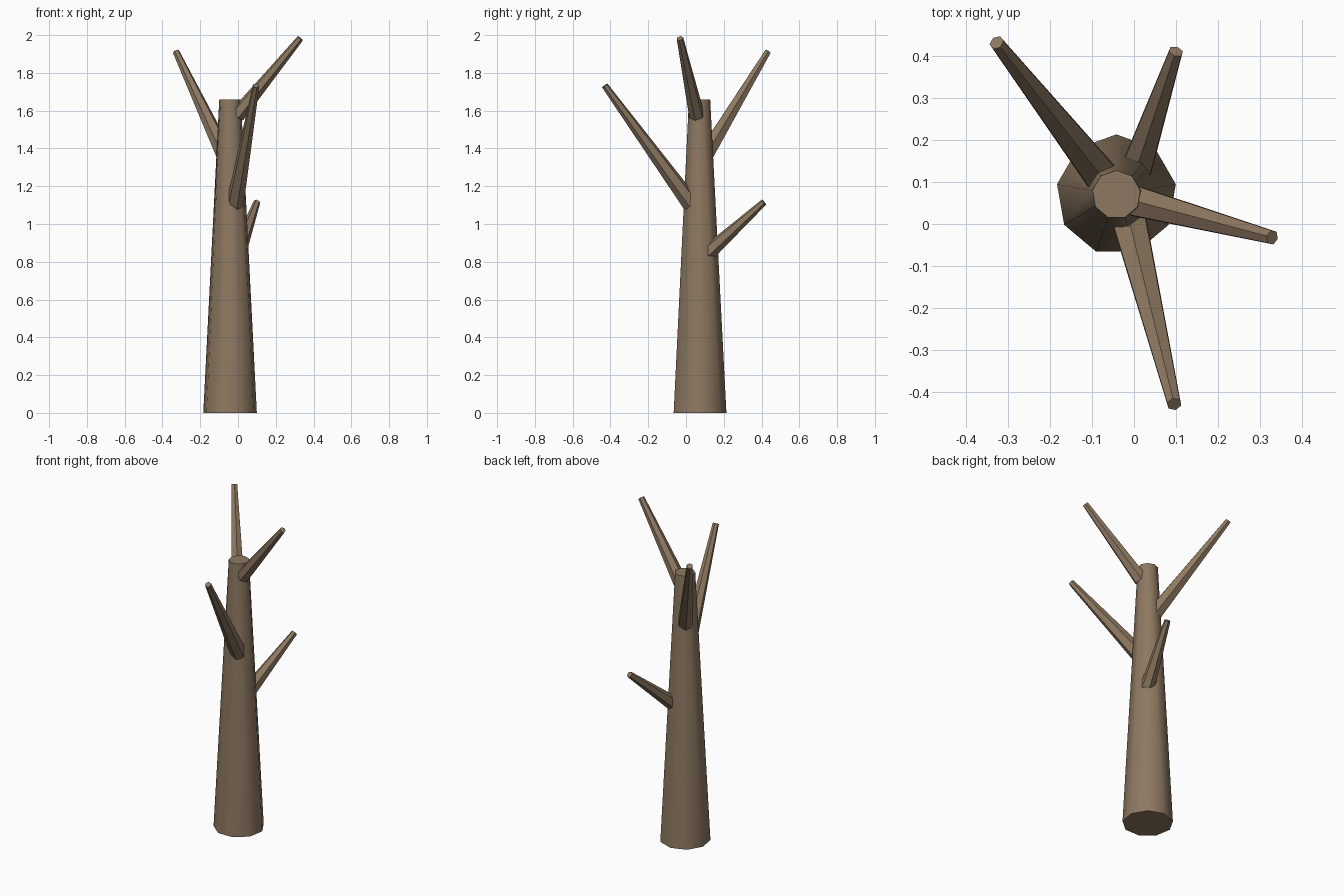
import bpy, bmesh
from math import sin, cos, tau, radians
from mathutils import Vector

if "Cube" in bpy.data.objects:
    bpy.data.objects.remove(bpy.data.objects["Cube"])

bark = bpy.data.materials.new("bark")
bark.diffuse_color = (0.27, 0.19, 0.12, 1)
bark.use_nodes = True
bark.node_tree.nodes["Principled BSDF"].inputs["Base Color"].default_value = bark.diffuse_color


def tapered_limb(name, base, tip, r_base, r_tip, sides, smooth=False):
    """Closed tapered prism running from base to tip."""
    base, tip = Vector(base), Vector(tip)
    rot = (tip - base).to_track_quat('Z', 'Y')
    if smooth:
        rot.identity()
    bm = bmesh.new()
    rings = []
    for centre, r in ((base, r_base), (tip, r_tip)):
        rings.append([bm.verts.new(centre + rot @ Vector(
            (r * sin(tau * i / sides), r * cos(tau * i / sides), 0)))
            for i in range(sides)])
    low, high = rings
    for i in range(sides):
        j = (i + 1) % sides
        bm.faces.new((low[i], low[j], high[j], high[i]))
    bm.faces.new(low)
    bm.faces.new(high)
    bmesh.ops.recalc_face_normals(bm, faces=bm.faces)
    mesh = bpy.data.meshes.new(name)
    bm.to_mesh(mesh)
    bm.free()
    obj = bpy.data.objects.new(name, mesh)
    mesh.materials.append(bark)
    bpy.context.collection.objects.link(obj)
    if smooth:
        bpy.ops.object.select_all(action='DESELECT')
        obj.select_set(True)
        bpy.context.view_layer.objects.active = obj
        bpy.ops.object.shade_smooth_by_angle(angle=radians(45))
    return obj


# Trunk: nine sides, smooth flanks and flat ends
tapered_limb("trunk", (-0.042, 0.07, 0), (-0.042, 0.07, 1.66), 0.144, 0.058, 9, True)

# Bare branches: base, tip, base radius
branches = {
    "branch_right": ((-0.005, 0.057, 1.575), (0.33, -0.032, 1.983), 0.042),
    "branch_front": ((-0.018, 0.035, 1.095), (0.096, -0.43, 1.733), 0.048),
    "branch_back_left": ((-0.067, 0.10, 1.36), (-0.328, 0.433, 1.912), 0.047),
    "branch_back_right": ((0.0, 0.115, 0.845), (0.1, 0.412, 1.115), 0.043),
}
for name, (base, tip, radius) in branches.items():
    tapered_limb(name, base, tip, radius, 0.018, 6)
